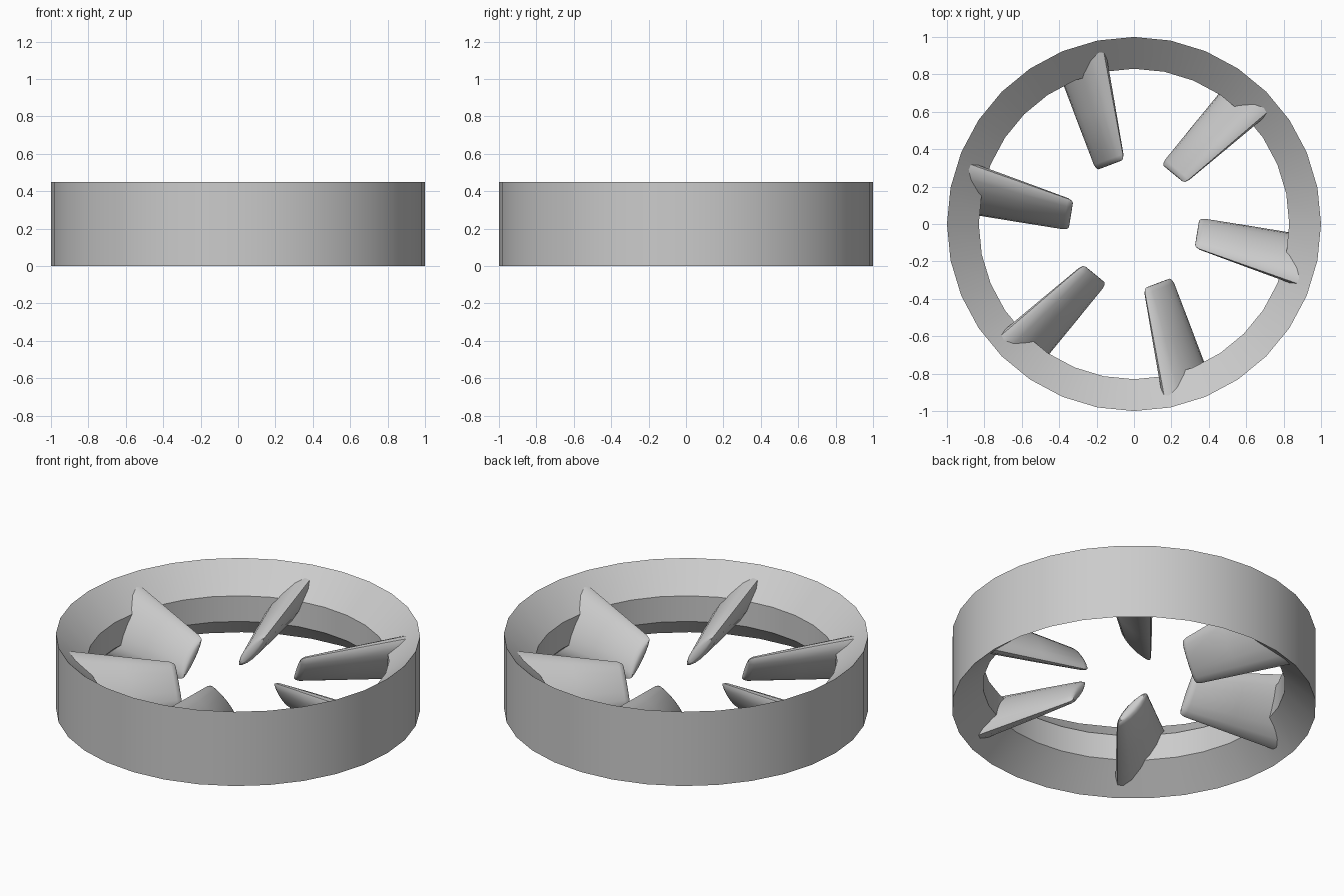
import bpy, bmesh, math
from mathutils import Vector, Matrix

if "Cube" in bpy.data.objects:
    bpy.data.objects.remove(bpy.data.objects["Cube"])


def make_object(name, bm):
    bmesh.ops.recalc_face_normals(bm, faces=bm.faces[:])
    mesh = bpy.data.meshes.new(name)
    bm.to_mesh(mesh)
    bm.free()
    ob = bpy.data.objects.new(name, mesh)
    bpy.context.collection.objects.link(ob)
    bpy.ops.object.select_all(action='DESELECT')
    bpy.context.view_layer.objects.active = ob
    ob.select_set(True)
    bpy.ops.object.shade_smooth_by_angle(angle=math.radians(35))
    return ob


def skin(bm, loops, closed):
    """Join a list of equal-length vertex loops with quads."""
    n = len(loops[0])
    pairs = list(zip(loops, loops[1:] + loops[:1] if closed else loops[1:]))
    for a, b in pairs:
        for i in range(n):
            j = (i + 1) % n
            bm.faces.new((a[i], a[j], b[j], b[i]))


# Duct ring: straight outer wall, narrow throat, flared mouth at both ends
SIDES = 32
profile = [(1, 0), (1, 0.45), (0.83, 0.30), (0.83, 0.145)]
bm = bmesh.new()
loops = []
for k in range(SIDES):
    a = 2 * math.pi * k / SIDES
    loops.append([bm.verts.new((r * math.cos(a), r * math.sin(a), z)) for r, z in profile])
skin(bm, loops, True)
make_object("duct_ring", bm)

# Blade: lens section lofted between lower and upper edges, tip buried in the ring
LOW = Vector((0.35, 0.03, 0.095)), Vector((0.934, -0.073, 0.05))
HIGH = Vector((0.325, -0.125, 0.295)), Vector((0.872, -0.318, 0.389))
# (span position, half thickness, chord scale)
STATIONS = [(0.0, 0.012, 0.86), (0.012, 0.024, 0.95), (0.05, 0.036, 1.0),
            (0.5, 0.058, 1.0), (1.06, 0.08, 1.0)]
POINTS = 16


def blade(name, turn):
    bm = bmesh.new()
    loops = []
    for s, half, scale in STATIONS:
        lo, hi = LOW[0].lerp(LOW[1], s), HIGH[0].lerp(HIGH[1], s)
        mid, chord = (lo + hi) / 2, (hi - lo) / 2 * scale
        span = (LOW[1] + HIGH[1]) - (LOW[0] + HIGH[0])
        normal = chord.cross(span).normalized()
        loop = []
        for i in range(POINTS):
            t = 2 * math.pi * i / POINTS
            w = math.copysign(abs(math.sin(t)) ** 1.15, math.sin(t))
            loop.append(bm.verts.new(mid + chord * math.cos(t) + normal * half * w))
        loops.append(loop)
    skin(bm, loops, False)
    bm.faces.new(loops[0])
    bm.faces.new(loops[-1])
    bm.transform(Matrix.Rotation(turn, 4, 'Z'))
    make_object(name, bm)


for k in range(6):
    blade(f"blade_{k + 1}", math.radians(60 * k))
